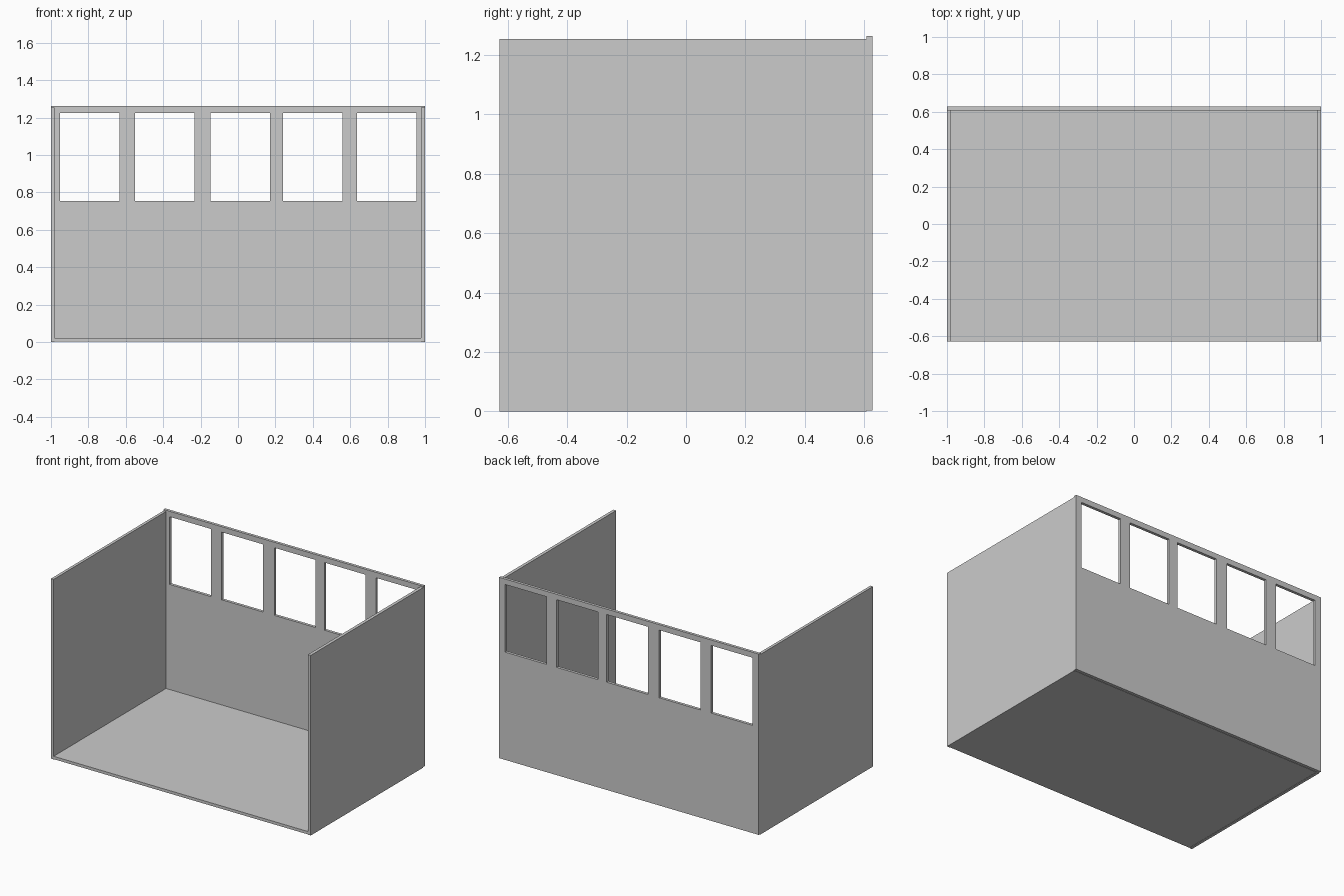
import bpy, bmesh

if "Cube" in bpy.data.objects:
    bpy.data.objects.remove(bpy.data.objects["Cube"])


def make_object(name, bm):
    bmesh.ops.recalc_face_normals(bm, faces=bm.faces)
    mesh = bpy.data.meshes.new(name)
    bm.to_mesh(mesh)
    bm.free()
    obj = bpy.data.objects.new(name, mesh)
    bpy.context.collection.objects.link(obj)
    return obj


def box(name, lo, hi):
    bm = bmesh.new()
    bmesh.ops.create_cube(bm, size=1)
    for v in bm.verts:
        v.co = [(a + b) / 2 + c * (b - a) for a, b, c in zip(lo, hi, v.co)]
    return make_object(name, bm)


# Floor slab and two side walls, slightly lower than the back wall
box("floor", (-0.98, -0.628, 0.002), (0.978, 0.608, 0.022))
box("left_wall", (-1.0, -0.628, 0.0), (-0.98, 0.608, 1.254))
box("right_wall", (0.978, -0.628, 0.0), (1.0, 0.608, 1.254))

# Back wall: a grid of panels with the five window cells left open
window_starts = [-0.952, -0.551, -0.146, 0.240, 0.636]
window_width = 0.318
xs = [-1.0]
for x in window_starts:
    xs += [x, x + window_width]
xs.append(1.0)
zs = [0.004, 0.754, 1.225, 1.263]
y_front, y_back = 0.608, 0.628

bm = bmesh.new()
grid = [[bm.verts.new((x, y_front, z)) for z in zs] for x in xs]
for i in range(len(xs) - 1):
    for j in range(len(zs) - 1):
        if j == 1 and i % 2 == 1:
            continue
        bm.faces.new((grid[i][j], grid[i + 1][j],
                      grid[i + 1][j + 1], grid[i][j + 1]))
# Give the wall its thickness
extruded = bmesh.ops.extrude_face_region(bm, geom=bm.faces[:],
                                         use_keep_orig=True)["geom"]
for v in extruded:
    if isinstance(v, bmesh.types.BMVert):
        v.co.y = y_back
make_object("back_window_wall", bm)
